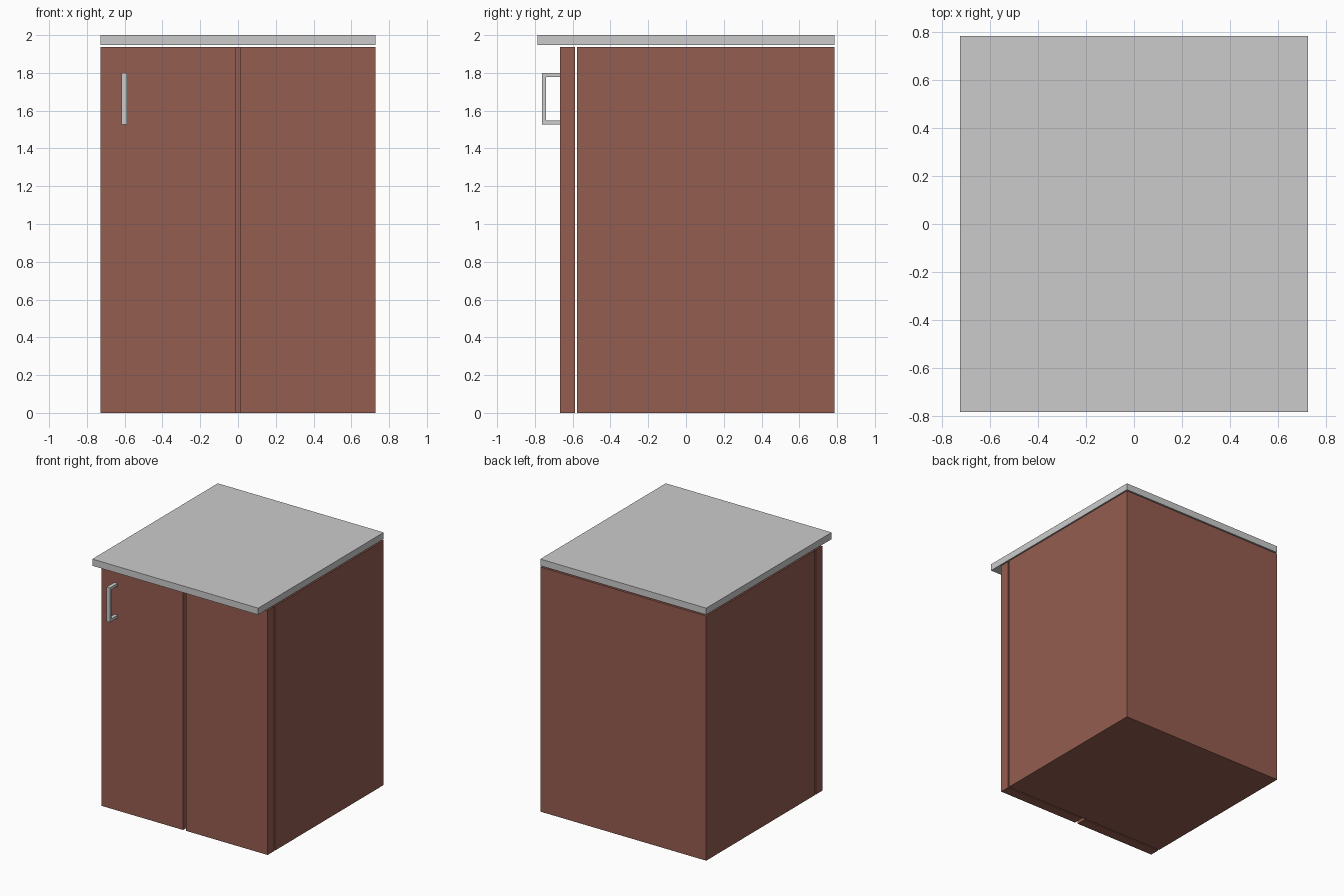
import bpy, bmesh

if "Cube" in bpy.data.objects:
    bpy.data.objects.remove(bpy.data.objects["Cube"])

W = 0.727          # half width
wood = bpy.data.materials.new("wood")
wood.diffuse_color = (0.30, 0.11, 0.08, 1)
wood.use_nodes = True
wood.node_tree.nodes["Principled BSDF"].inputs["Base Color"].default_value = wood.diffuse_color


def finish(name, bm, mat=None):
    bmesh.ops.recalc_face_normals(bm, faces=bm.faces)
    me = bpy.data.meshes.new(name)
    bm.to_mesh(me)
    bm.free()
    ob = bpy.data.objects.new(name, me)
    bpy.context.collection.objects.link(ob)
    if mat:
        me.materials.append(mat)
    return ob


def box(name, lo, hi, mat=None):
    bm = bmesh.new()
    bmesh.ops.create_cube(bm, size=1)
    for v in bm.verts:
        v.co = [(a + b) / 2 + c * (b - a) for a, b, c in zip(lo, hi, v.co)]
    return finish(name, bm, mat)


# carcass, doors and worktop, separated by narrow gaps
box("cabinet_body", (-W, -0.578, 0), (W, 0.785, 1.937), wood)
box("left_door", (-W, -0.667, 0), (-0.014, -0.588, 1.937), wood)
box("right_door", (0.012, -0.667, 0), (W, -0.588, 1.937), wood)
box("worktop", (-W, -0.785, 1.947), (W, 0.785, 2.0))

# U-shaped handle: side profile extruded across x
y0, y1, z0, z1, t = -0.763, -0.667, 1.527, 1.80, 0.021
profile = [(y1, z0), (y0, z0), (y0, z1), (y1, z1),
           (y1, z1 - t), (y0 + t, z1 - t), (y0 + t, z0 + t), (y1, z0 + t)]
bm = bmesh.new()
face = bm.faces.new([bm.verts.new((-0.617, y, z)) for y, z in profile])
ext = bmesh.ops.extrude_face_region(bm, geom=[face], use_keep_orig=True)
bmesh.ops.translate(bm, vec=(0.03, 0, 0),
                    verts=[g for g in ext["geom"] if isinstance(g, bmesh.types.BMVert)])
finish("door_handle", bm)
